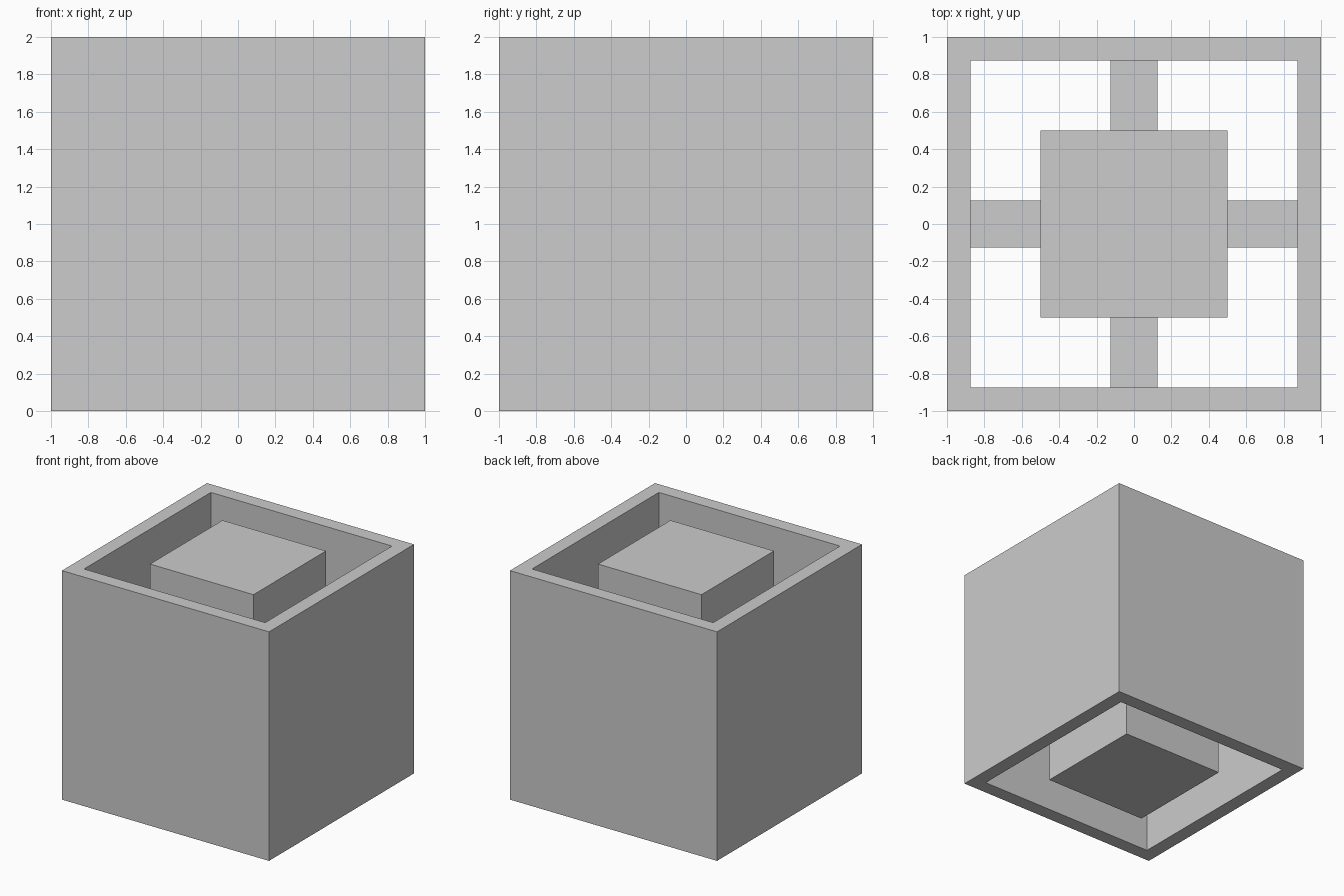
import bpy
import bmesh
from math import pi
from mathutils import Matrix

SIZE = 2.0      # outer edge length
WALL = 0.125    # shell thickness
CORE = 1.0      # width of the central block
STRUT = 0.25    # strut thickness

if "Cube" in bpy.data.objects:
    bpy.data.objects.remove(bpy.data.objects["Cube"], do_unlink=True)

# Single grey material
grey = bpy.data.materials.new("plain_grey")
grey.use_nodes = True
grey.diffuse_color = (0.604, 0.604, 0.604, 1)
grey.node_tree.nodes["Principled BSDF"].inputs["Base Color"].default_value = grey.diffuse_color


def finish(name, bm):
    """Turn a bmesh into a named, coloured object."""
    bmesh.ops.recalc_face_normals(bm, faces=bm.faces)
    mesh = bpy.data.meshes.new(name)
    bm.to_mesh(mesh)
    bm.free()
    mesh.materials.append(grey)
    obj = bpy.data.objects.new(name, mesh)
    bpy.context.collection.objects.link(obj)
    return obj


def box(name, size, centre, turn=0.0):
    bm = bmesh.new()
    matrix = Matrix.Rotation(turn, 4, "Z") @ Matrix.Translation(centre) @ Matrix.Diagonal((*size, 1))
    bmesh.ops.create_cube(bm, size=1, matrix=matrix)
    return finish(name, bm)


# Outer shell: a cube whose top and bottom are inset, opened and joined inside
bm = bmesh.new()
bmesh.ops.create_cube(bm, size=SIZE, matrix=Matrix.Translation((0, 0, SIZE / 2)))
bm.normal_update()
caps = [f for f in bm.faces if abs(f.normal.z) > 0.5]
bmesh.ops.inset_individual(bm, faces=caps, thickness=WALL, use_even_offset=True)
rims = [e for f in caps for e in f.edges]
bmesh.ops.delete(bm, geom=caps, context="FACES_ONLY")
bmesh.ops.bridge_loops(bm, edges=rims)
finish("outer_shell", bm)

# Full-height central block
box("core_block", (CORE, CORE, SIZE), (0, 0, SIZE / 2))

# Four struts joining the block to the shell at mid height
gap = SIZE / 2 - WALL - CORE / 2
for i, side in enumerate(("left", "back", "right", "front")):
    box(side + "_strut", (gap, STRUT, STRUT), (CORE / 2 + gap / 2, 0, SIZE / 2), i * pi / 2)
